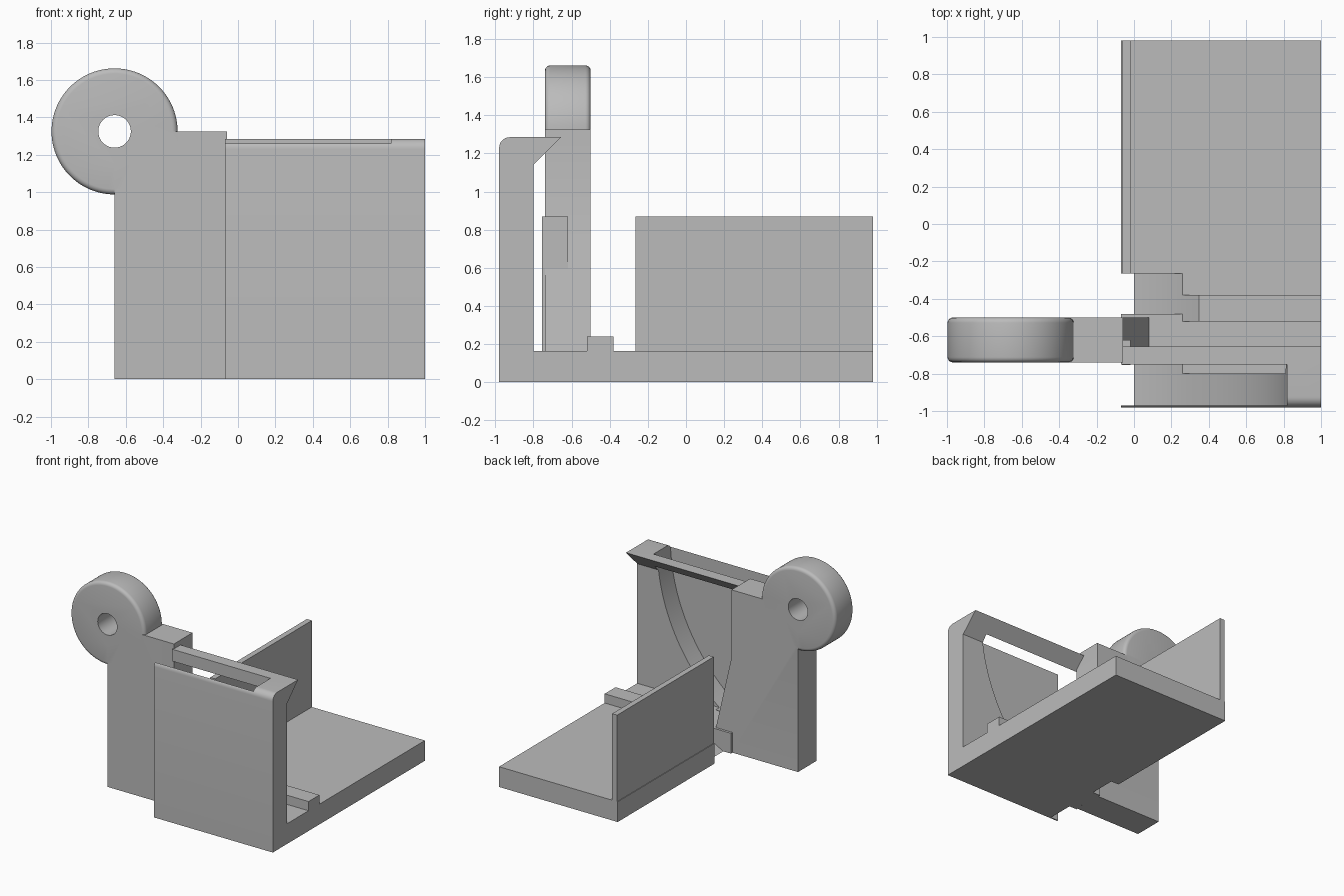
import bpy, bmesh, math
from mathutils import Vector

if "Cube" in bpy.data.objects:
    bpy.data.objects.remove(bpy.data.objects["Cube"])

grey = bpy.data.materials.new("plain_grey")
grey.use_nodes = True
grey.diffuse_color = (0.5, 0.5, 0.5, 1)
grey.node_tree.nodes["Principled BSDF"].inputs["Base Color"].default_value = (0.5, 0.5, 0.5, 1)

PIVOT = (-0.66, 1.325)   # x, z of the hinge axis
SWING = 1.48             # radius of the clearance arc
LEFT, RIGHT = -0.07, 1.0


def prism(name, pts, axis, lo, hi):
    """Extrude a closed 2D profile along x (points are y, z) or y (points are x, z)."""
    def at(p, t):
        return (t, p[0], p[1]) if axis == "x" else (p[0], t, p[1])
    bm = bmesh.new()
    face = bm.faces.new([bm.verts.new(at(p, lo)) for p in pts])
    ext = bmesh.ops.extrude_face_region(bm, geom=[face])
    verts = [v for v in ext["geom"] if isinstance(v, bmesh.types.BMVert)]
    bmesh.ops.translate(bm, verts=verts, vec=Vector(at((0, 0), hi - lo)))
    bmesh.ops.recalc_face_normals(bm, faces=bm.faces)
    mesh = bpy.data.meshes.new(name)
    bm.to_mesh(mesh)
    bm.free()
    mesh.materials.append(grey)
    obj = bpy.data.objects.new(name, mesh)
    bpy.context.collection.objects.link(obj)
    return obj


def rect(a0, b0, a1, b1):
    return [(a0, b0), (a1, b0), (a1, b1), (a0, b1)]


def arc(centre, r, start, end, n):
    angles = [math.radians(start + (end - start) * i / n) for i in range(n + 1)]
    return [(centre[0] + r * math.cos(a), centre[1] + r * math.sin(a)) for a in angles]


def disc(name, r, y0, y1, n=96):
    return prism(name, arc(PIVOT, r, 0, 360, n)[:-1], "y", y0, y1)


def select(obj):
    bpy.ops.object.select_all(action="DESELECT")
    obj.select_set(True)
    bpy.context.view_layer.objects.active = obj


def combine(obj, other, operation):
    mod = obj.modifiers.new(operation.lower(), "BOOLEAN")
    mod.operation, mod.solver, mod.object = operation, "EXACT", other
    select(obj)
    bpy.ops.object.modifier_apply(modifier=mod.name)
    bpy.data.objects.remove(other)


def smooth(obj):
    select(obj)
    bpy.ops.object.shade_smooth_by_angle(angle=math.radians(25))


# Base, front wall and overhanging hook share one side profile
r = 0.055
profile = [(-0.98, 0), (0.98, 0), (0.98, 0.165), (-0.80, 0.165), (-0.80, 1.14), (-0.655, 1.285)]
profile += arc((-0.98 + r, 1.285 - r), r, 90, 180, 8)
body = prism("base_and_front_wall", profile, "x", LEFT, RIGHT)

# Low rail across the base
rail = prism("floor_rail", rect(-0.52, 0.15, -0.38, 0.24), "x", 0, RIGHT)

# Circular clearance pockets swept around the hinge
combine(body, disc("front_pocket", SWING, -0.97, -0.752, 192), "DIFFERENCE")
combine(body, disc("rear_pocket", SWING, -0.48, -0.265, 192), "DIFFERENCE")
combine(rail, disc("rail_pocket", SWING, -0.6, -0.3, 192), "DIFFERENCE")

# Side wall and its short stub beside the arm
side_wall = prism("side_wall", rect(-0.265, 0.15, 0.98, 0.87), "x", -0.065, -0.02)
wall_stub = prism("wall_stub", rect(-0.755, 0.1, -0.62, 0.87), "x", -0.065, -0.02)

# Hinge arm with a slanted foot
arm = prism("hinge_arm", [(-0.66, 0), (-0.06, 0), (0.08, 0.1), (0.08, 0.165),
                          (-0.06, 0.77), (-0.06, 1.325), (-0.66, 1.325)], "y", -0.74, -0.5)

# Rounded hinge knuckle with a pin hole
knuckle = disc("hinge_knuckle", 0.337, -0.74, -0.5)
bevel = knuckle.modifiers.new("round_rim", "BEVEL")
bevel.width, bevel.segments, bevel.limit_method = 0.028, 4, "ANGLE"
select(knuckle)
bpy.ops.object.modifier_apply(modifier=bevel.name)
combine(arm, knuckle, "UNION")
combine(arm, disc("pin_hole", 0.087, -0.9, -0.3, 64), "DIFFERENCE")

for part in (body, rail, arm):
    smooth(part)
